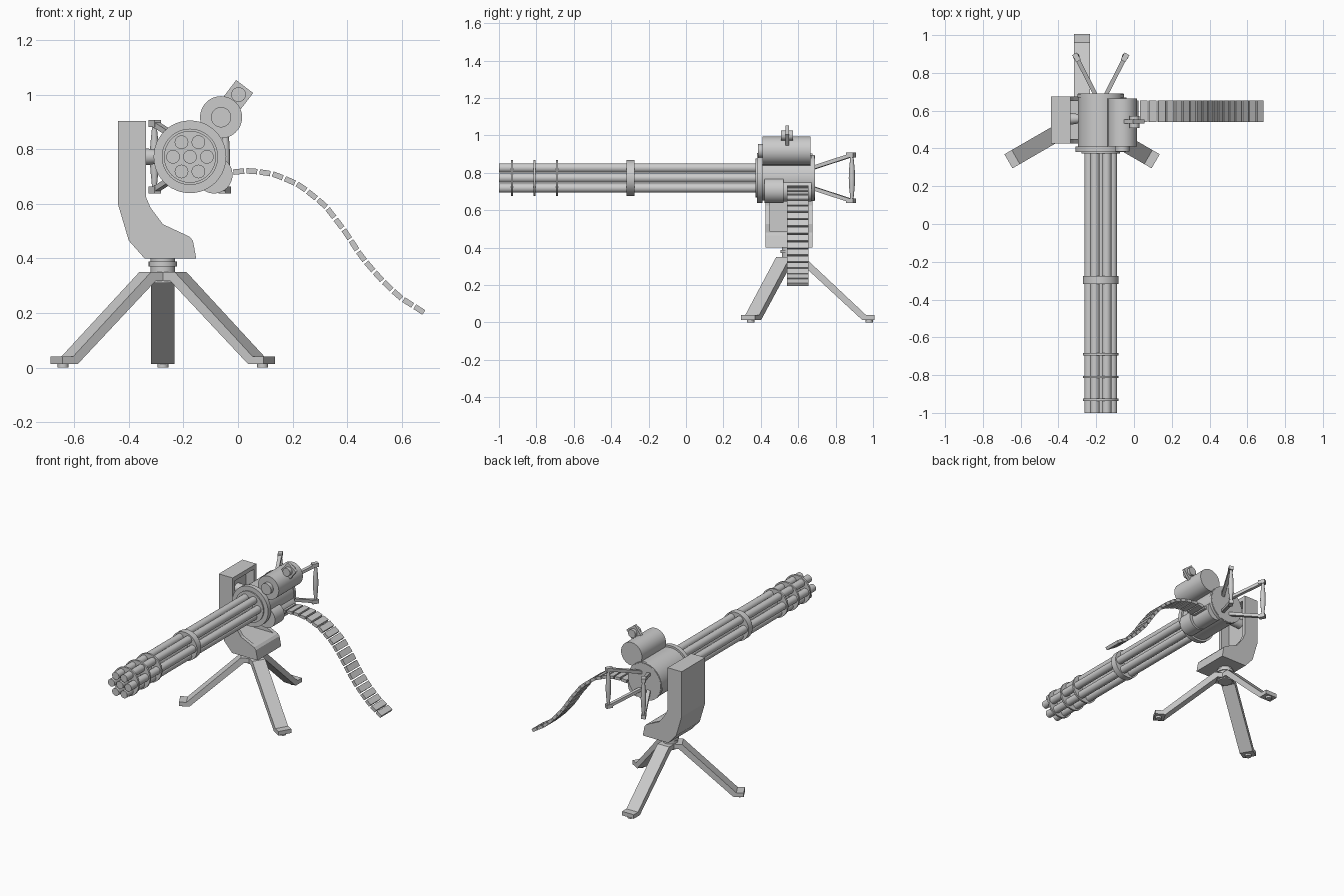
import bpy, bmesh, math
from mathutils import Vector, Matrix

if "Cube" in bpy.data.objects:
    bpy.data.objects.remove(bpy.data.objects["Cube"])

AX, AZ = -0.176, 0.772      # gun axis
TX, TY = -0.275, 0.557      # tripod centre


def finish(name, bm, smooth=False):
    bmesh.ops.recalc_face_normals(bm, faces=bm.faces[:])
    me = bpy.data.meshes.new(name)
    bm.to_mesh(me)
    bm.free()
    ob = bpy.data.objects.new(name, me)
    bpy.context.collection.objects.link(ob)
    if smooth:
        bpy.ops.object.select_all(action='DESELECT')
        ob.select_set(True)
        bpy.context.view_layer.objects.active = ob
        bpy.ops.object.shade_smooth_by_angle(angle=math.radians(35))
    return ob


def lathe(name, p0, p1, profile, seg=32):
    """Turn (fraction along p0-p1, radius) pairs about the line p0-p1."""
    p0, p1 = Vector(p0), Vector(p1)
    rot = (p1 - p0).to_track_quat('Z', 'Y').to_matrix()
    bm = bmesh.new()
    rings = []
    for t, r in profile:
        rings.append([bm.verts.new(p0.lerp(p1, t) + rot @ Vector(
            (r * math.cos(a), r * math.sin(a), 0)))
            for a in (2 * math.pi * i / seg for i in range(seg))])
    for a, b in zip(rings, rings[1:]):
        for i in range(seg):
            j = (i + 1) % seg
            bm.faces.new((a[i], a[j], b[j], b[i]))
    bm.faces.new(rings[0])
    bm.faces.new(rings[-1])
    return finish(name, bm, True)


def cyl(name, p0, p1, r, seg=32):
    return lathe(name, p0, p1, [(0, r), (1, r)], seg)


def axial(name, y0, y1, r, x=AX, z=AZ, seg=48):
    return cyl(name, (x, y0, z), (x, y1, z), r, seg)


def prism(name, profile, w0, w1, matrix=Matrix()):
    """Extrude an (x, z) outline along y from w0 to w1."""
    bm = bmesh.new()
    face = bm.faces.new([bm.verts.new((x, w0, z)) for x, z in profile])
    ext = bmesh.ops.extrude_face_region(bm, geom=[face])
    bmesh.ops.translate(bm, vec=(0, w1 - w0, 0),
                        verts=[v for v in ext['geom'] if isinstance(v, bmesh.types.BMVert)])
    bm.transform(matrix)
    return finish(name, bm)


def rect(x0, x1, z0, z1):
    return [(x0, z0), (x1, z0), (x1, z1), (x0, z1)]


# Barrel cluster with clamp rings
axial("barrel_centre", -1, 0.4, 0.025, seg=24)
for i in range(6):
    a = i * math.pi / 3
    axial(f"barrel_{i}", -1, 0.4, 0.025, AX + 0.062 * math.cos(a), AZ + 0.062 * math.sin(a), 24)
for i, y in enumerate((-0.93, -0.81, -0.69)):
    axial(f"muzzle_disc_{i}", y - 0.006, y + 0.006, 0.095)
axial("barrel_clamp", -0.317, -0.275, 0.095)

# Receiver
axial("receiver", 0.39, 0.69, 0.12)
axial("front_collar", 0.38, 0.41, 0.133)
axial("collar_lip", 0.372, 0.39, 0.103)
axial("rear_collar", 0.67, 0.688, 0.124)

# Motor on top and feed drum below
axial("motor", 0.41, 0.665, 0.077, -0.062, 0.917)
axial("motor_nose", 0.385, 0.415, 0.037, -0.062, 0.917)
axial("feed_drum", 0.42, 0.52, 0.068, -0.088, 0.706)
axial("feed_mouth", 0.52, 0.67, 0.06, -0.1, 0.706)

# Tilted sight plate with cross pin
tilt = Matrix.Translation((0.002, 0, 1.0)) @ Matrix.Rotation(math.radians(37.5), 4, 'Y')
prism("sight_plate", rect(-0.039, 0.039, -0.09, 0.037), 0.533, 0.552, tilt)
axial("sight_pin", 0.508, 0.572, 0.027, 0.002, 1.0, 24)

# Rear spade handles, mirrored about the gun axis
for side, s in (("left", -1), ("right", 1)):
    x = AX + s * 0.13
    for end, e in (("upper", 1), ("lower", -1)):
        start = Vector((AX + s * 0.025, 0.68, AZ + e * 0.055))
        tip = Vector((x, 0.885, AZ + e * 0.122))
        rot = (tip - start).to_track_quat('Z', 'Y').to_matrix().to_4x4()
        prism(f"{side}_handle_{end}_arm", rect(-0.011, 0.011, 0, (tip - start).length),
              -0.01, 0.01, Matrix.Translation(start) @ rot)
        yaw = Matrix.Translation(tip) @ Matrix.Rotation(-s * math.radians(30), 4, 'Z')
        prism(f"{side}_handle_{end}_end", rect(-0.014, 0.014, -0.012, 0.013), -0.025, 0.018, yaw)
    lathe(f"{side}_grip", (x, 0.887, AZ - 0.12), (x, 0.887, AZ + 0.12),
          [(0, 0.009), (0.1, 0.01), (0.3, 0.015), (0.5, 0.017), (0.7, 0.015), (0.9, 0.01), (1, 0.009)], 16)

# Side support arm with a recessed inner face
arm = prism("support_arm", [
    (-0.44, 0.903), (-0.337, 0.903), (-0.337, 0.625), (-0.32, 0.585), (-0.275, 0.525),
    (-0.178, 0.48), (-0.165, 0.465), (-0.153, 0.4), (-0.342, 0.4), (-0.4, 0.465), (-0.44, 0.6)],
    0.425, 0.675)
cutter = prism("arm_recess_cutter", rect(-0.395, -0.1, 0.487, 0.875), 0.45, 0.65)
cutter.hide_render = True
cutter.hide_set(True)
cut = arm.modifiers.new("recess", 'BOOLEAN')
cut.operation, cut.object, cut.solver = 'DIFFERENCE', cutter, 'EXACT'
lathe("pivot", (-0.4, TY, AZ), (-0.28, TY, AZ), [(0, 0.032), (0.6, 0.03), (1, 0.022)], 24)

# Tripod hub
for name, z0, z1, r in (("hub", 0.31, 0.4, 0.045), ("hub_flange", 0.37, 0.388, 0.052)):
    cyl(name, (TX, TY, z0), (TX, TY, z1), r)

# Three legs with feet pads
leg = [(0.02, 0.35), (0.075, 0.35), (0.405, 0.04), (0.45, 0.04), (0.45, 0.013),
       (0.385, 0.013), (0.055, 0.318), (0.02, 0.318)]
for name, deg in (("rear", 90), ("left", 210), ("right", 330)):
    m = Matrix.Translation((TX, TY, 0)) @ Matrix.Rotation(math.radians(deg), 4, 'Z')
    prism(f"{name}_leg", leg, -0.043, 0.043, m)
    cyl(f"{name}_foot_pad", m @ Vector((0.422, 0, 0)), m @ Vector((0.422, 0, 0.02)), 0.02, 20)

# Ammunition belt: links spaced evenly along a drooping path
path = [Vector(p) for p in (
    (-0.07, 0.71), (-0.018, 0.716), (0.044, 0.722), (0.135, 0.708), (0.227, 0.668), (0.318, 0.595),
    (0.391, 0.5), (0.453, 0.405), (0.519, 0.328), (0.592, 0.258), (0.684, 0.2))]


def along(d):
    for a, b in zip(path, path[1:]):
        seg = (b - a).length
        if d <= seg or b is path[-1]:
            return a.lerp(b, d / seg)
        d -= seg


total = sum((b - a).length for a, b in zip(path, path[1:]))
links = 20
pitch = total / links
for i in range(links):
    a, b = along(i * pitch + 0.005), along((i + 1) * pitch - 0.004)
    d, mid = b - a, (a + b) / 2
    m = Matrix.Translation((mid.x, 0, mid.y)) @ Matrix.Rotation(-math.atan2(d.y, d.x), 4, 'Y')
    h = d.length / 2
    prism(f"belt_link_{i}", rect(-h, h, -0.01, 0.01), 0.54, 0.655, m)
